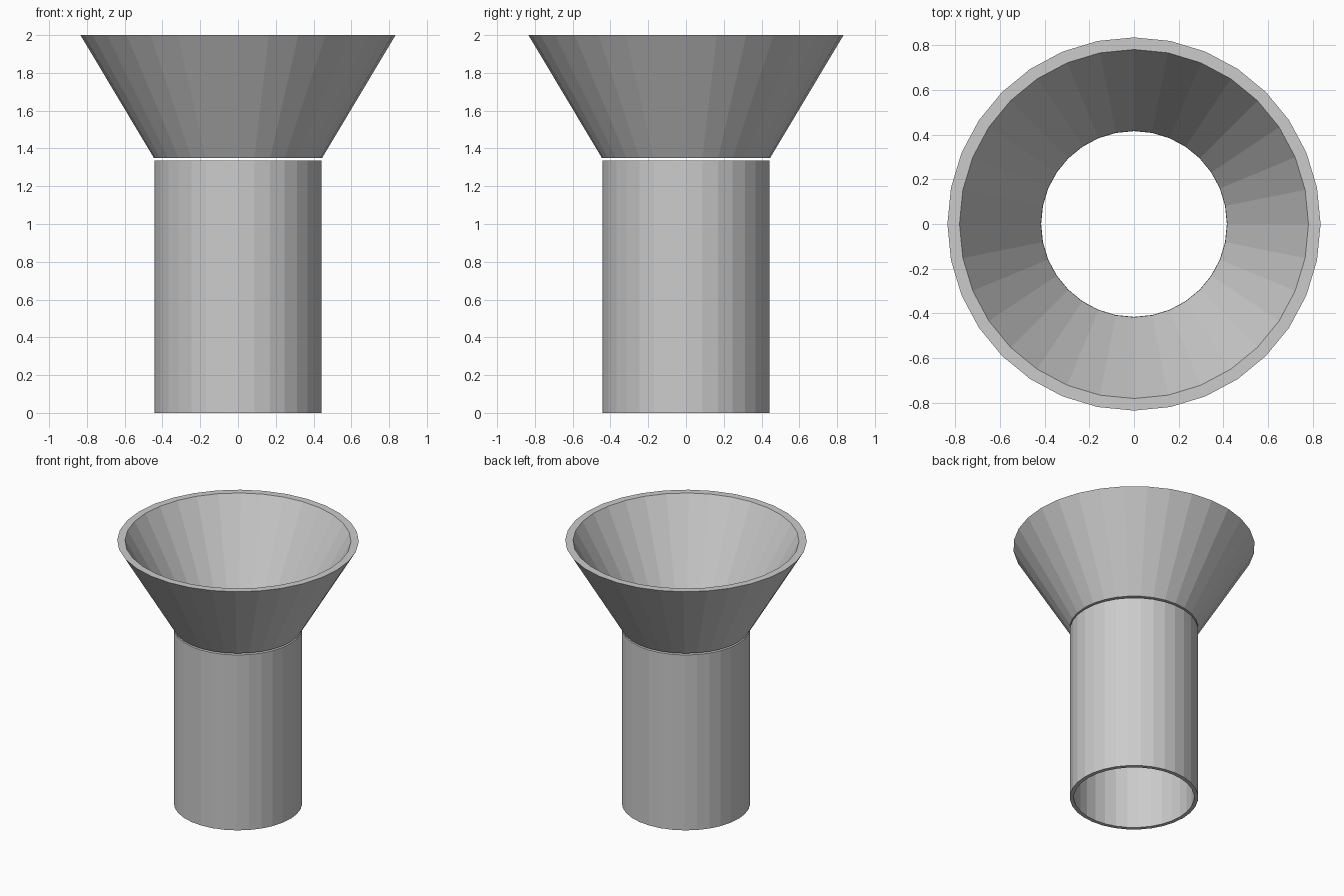
import bpy, bmesh
from math import sin, cos, tau

if "Cube" in bpy.data.objects:
    bpy.data.objects.remove(bpy.data.objects["Cube"])

SIDES = 32


def ring_solid(name, profile):
    """Revolve a closed (radius, z) profile around z with flat faces."""
    bm = bmesh.new()
    rings = [[bm.verts.new((r * cos(tau * i / SIDES), r * sin(tau * i / SIDES), z))
              for i in range(SIDES)] for r, z in profile]
    for k, a in enumerate(rings):
        b = rings[(k + 1) % len(rings)]
        for i in range(SIDES):
            j = (i + 1) % SIDES
            bm.faces.new((a[i], a[j], b[j], b[i]))
    bmesh.ops.recalc_face_normals(bm, faces=bm.faces)
    mesh = bpy.data.meshes.new(name)
    bm.to_mesh(mesh)
    bm.free()
    obj = bpy.data.objects.new(name, mesh)
    bpy.context.collection.objects.link(obj)
    return obj


# Straight tube
ring_solid("tube", [(0.443, 0), (0.443, 1.336), (0.415, 1.336), (0.415, 0)])

# Flared funnel, floating just above the tube
ring_solid("funnel", [(0.445, 1.349), (0.834, 2), (0.78, 2), (0.416, 1.349)])
